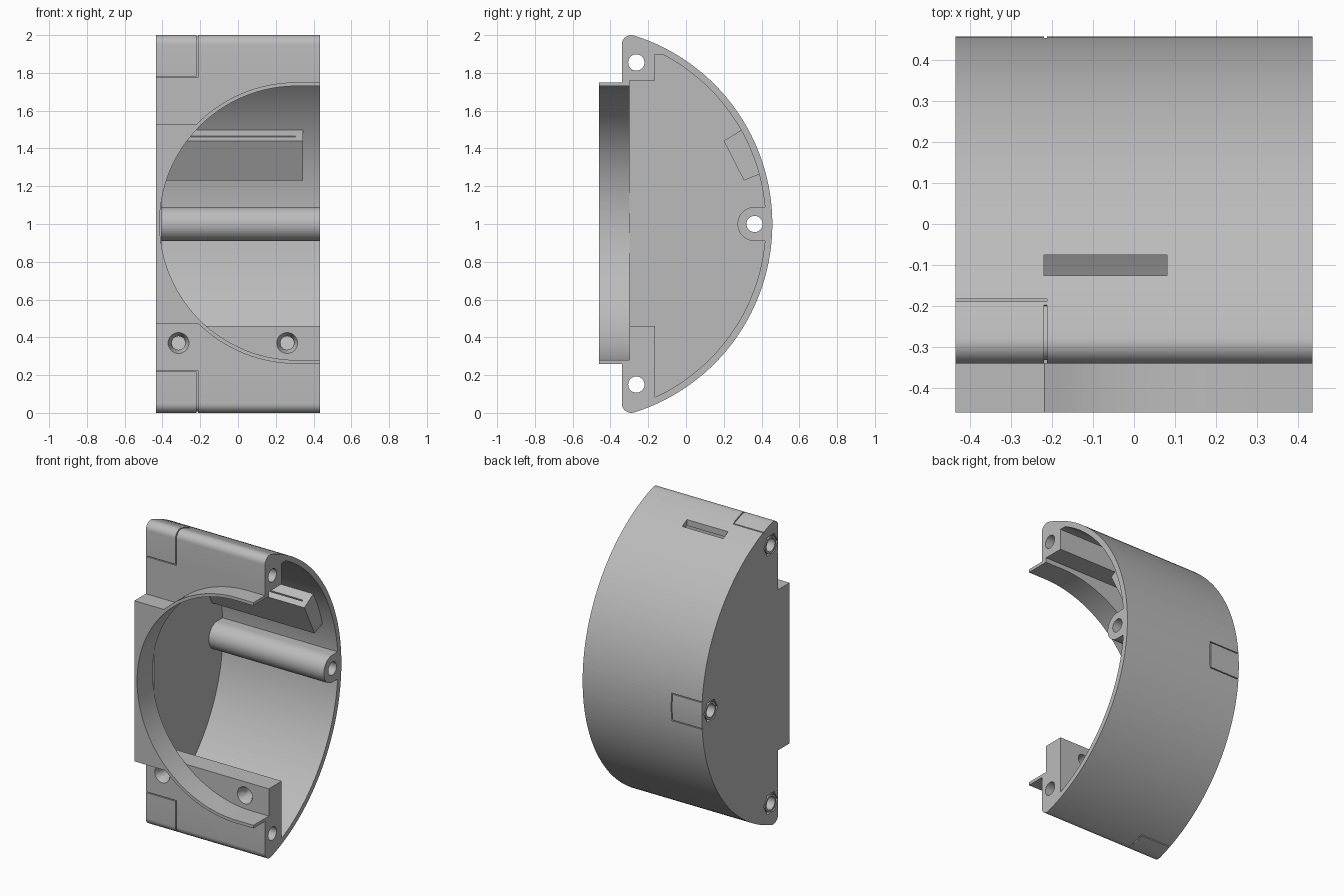
import bpy, bmesh
from math import pi, sin, cos, asin, acos, atan2, sqrt

if "Cube" in bpy.data.objects:
    bpy.data.objects.remove(bpy.data.objects["Cube"])

grey = bpy.data.materials.new("plain grey")
grey.use_nodes = True
grey.diffuse_color = (0.5, 0.5, 0.5, 1)
grey.node_tree.nodes["Principled BSDF"].inputs["Base Color"].default_value = (0.5, 0.5, 0.5, 1)

SIDE, FRONT, MID = 0.435, -0.34, 1.0      # half width, front plane, mid height
ARC_Y, ARC_R, FILLET = -0.589, 1.046, 0.05


def prism(name, pts, axis, a, b):
    """Extrude a closed profile along x (profile in y,z) or y (profile in x,z)."""
    bm = bmesh.new()
    place = (lambda p, t: (t, p[0], p[1])) if axis == "x" else (lambda p, t: (p[0], t, p[1]))
    lo = [bm.verts.new(place(p, a)) for p in pts]
    hi = [bm.verts.new(place(p, b)) for p in pts]
    bm.faces.new(lo)
    bm.faces.new(hi[::-1])
    for i in range(len(pts)):
        j = (i + 1) % len(pts)
        bm.faces.new((lo[i], hi[i], hi[j], lo[j]))
    bmesh.ops.recalc_face_normals(bm, faces=bm.faces)
    mesh = bpy.data.meshes.new(name)
    bm.to_mesh(mesh)
    bm.free()
    mesh.materials.append(grey)
    ob = bpy.data.objects.new(name, mesh)
    bpy.context.collection.objects.link(ob)
    return ob


def box(name, x, y, z):
    return prism(name, [(y[0], z[0]), (y[1], z[0]), (y[1], z[1]), (y[0], z[1])], "x", *x)


def arc(cx, cy, r, a, b, n):
    return [(cx + r * cos(a + (b - a) * i / n), cy + r * sin(a + (b - a) * i / n))
            for i in range(n + 1)]


def disc(cx, cy, r, n=32):
    return arc(cx, cy, r, 0, 2 * pi, n)[:-1]


def combine(target, tool, mode):
    """Boolean a helper solid into the target and discard the helper."""
    mod = target.modifiers.new(mode, "BOOLEAN")
    mod.operation, mod.object, mod.solver = mode, tool, "EXACT"
    bpy.context.view_layer.objects.active = target
    bpy.ops.object.modifier_apply(modifier=mod.name)
    bpy.data.objects.remove(tool)


def cut(tool):
    combine(body, tool, "DIFFERENCE")


def add(tool):
    combine(body, tool, "UNION")


def outline(d=0.0):
    """D-shaped side outline with rounded corners, grown outward by d."""
    fy = FRONT + FILLET
    fz = sqrt((ARC_R - FILLET) ** 2 - (fy - ARC_Y) ** 2)
    t = atan2(fz, fy - ARC_Y)
    upper = arc(fy, MID + fz, FILLET + d, pi, t, 10)
    lower = arc(fy, MID - fz, FILLET + d, -t, -pi, 10)
    rear = arc(ARC_Y, MID, ARC_R + d, t, -t, 96)
    return ([(FRONT - d, MID + 0.78)] + upper + rear[1:-1] + lower + [(FRONT - d, MID - 0.78)])


# Outer body and hollow, open on the left end
body = prism("case_body", outline(), "x", -SIDE, SIDE)
ri = 1.011
hollow = [(-0.165, 1.897)] + arc(ARC_Y, MID, ri, asin(0.897 / ri),
                                 -acos((-0.165 - ARC_Y) / ri), 96)
hollow += [(-0.165, 0.46), (-0.30, 0.46), (-0.30, 1.76), (-0.165, 1.76)]
cut(prism("hollow", hollow, "x", -0.405, 0.6))


# Front collar with its square shoulder and round opening
def collar_shape(r, end):
    return arc(0.31, 1.005, r, pi / 2, 3 * pi / 2, 80) + [(end, 1.005 - r), (end, 1.005 + r)]


collar = prism("collar", collar_shape(0.745, SIDE), "y", -0.46, -0.32)
combine(collar, box("shoulder", (-SIDE, 0), (-0.46, -0.32), (0.47, 1.53)), "UNION")
add(collar)
cut(prism("opening", collar_shape(0.725, 0.6), "y", -0.6, -0.30))

# Rear bolt boss and slanted pad inside the back wall
boss = arc(0.363, MID, 0.09, pi / 2, 3 * pi / 2, 24) + [(0.435, 0.91), (0.435, 1.09)]
add(prism("boss", boss, "x", -0.42, SIDE))
pad = [(0.31, 1.508), (0.20, 1.44), (0.307, 1.23), (0.405, 1.27)]
add(prism("pad", pad, "x", -0.42, 0.345))
groove = [(0.228, 1.48), (0.235, 1.484), (0.245, 1.45), (0.238, 1.446)]
cut(prism("pad_groove", groove, "x", -0.38, 0.305))

# Bolt holes along the width, with hexagonal pockets on the closed end
for y, z in [(-0.263, 1.855), (-0.263, 0.15), (0.363, MID)]:
    cut(prism("hex_pocket", disc(y, z, 0.072, 6), "x", -0.6, -SIDE + 0.018))
    add(prism("sleeve", disc(y, z, 0.056), "x", -SIDE, -0.41))
    cut(prism("bolt_hole", disc(y, z, 0.043), "x", -0.6, 0.6))

# Countersunk screw holes in the lower front
for x, y in [(-0.315, FRONT), (0.26, -0.30)]:
    cut(prism("screw_hole", disc(x, 0.37, 0.036), "y", -0.6, -0.1))
    sink = prism("countersink", disc(x, 0.37, 0.06), "y", y - 0.01, y + 0.04)
    for v in sink.data.vertices:
        if v.co.y > y:
            v.co.x = x + (v.co.x - x) * 0.6
            v.co.z = 0.37 + (v.co.z - 0.37) * 0.6
    cut(sink)

# Slot through the top
cut(box("slot", (-0.22, 0.08), (-0.125, -0.075), (1.75, 2.1)))


# Fine seams around the three bolt covers
def seam(inside):
    outer = [p for p in outline(0.01) if inside(*p)]
    inner = [p for p in outline(-0.008) if inside(*p)]
    cut(prism("seam", outer + inner[::-1], "x", -0.219, -0.212))


seam(lambda y, z: y < -0.18 and z > MID)
seam(lambda y, z: y < -0.18 and z < MID)
seam(lambda y, z: y > 0 and abs(z - MID) < 0.095)
for s in (-1, 1):
    def span(a, b):
        return sorted((MID + s * a, MID + s * b))
    ends = (-0.5, -0.212)
    cut(box("front_seam", ends, (-0.4, FRONT + 0.008), span(0.776, 0.782)))
    cut(box("top_seam", ends, (-0.189, -0.183), span(0.956, 1.1)))
    cut(box("rear_seam", ends, (0.445, 0.6), span(0.085, 0.091)))

# Smooth the curved walls, keep edges crisp
bpy.ops.object.select_all(action="DESELECT")
body.select_set(True)
bpy.context.view_layer.objects.active = body
bpy.ops.object.shade_smooth_by_angle(angle=pi / 6)
